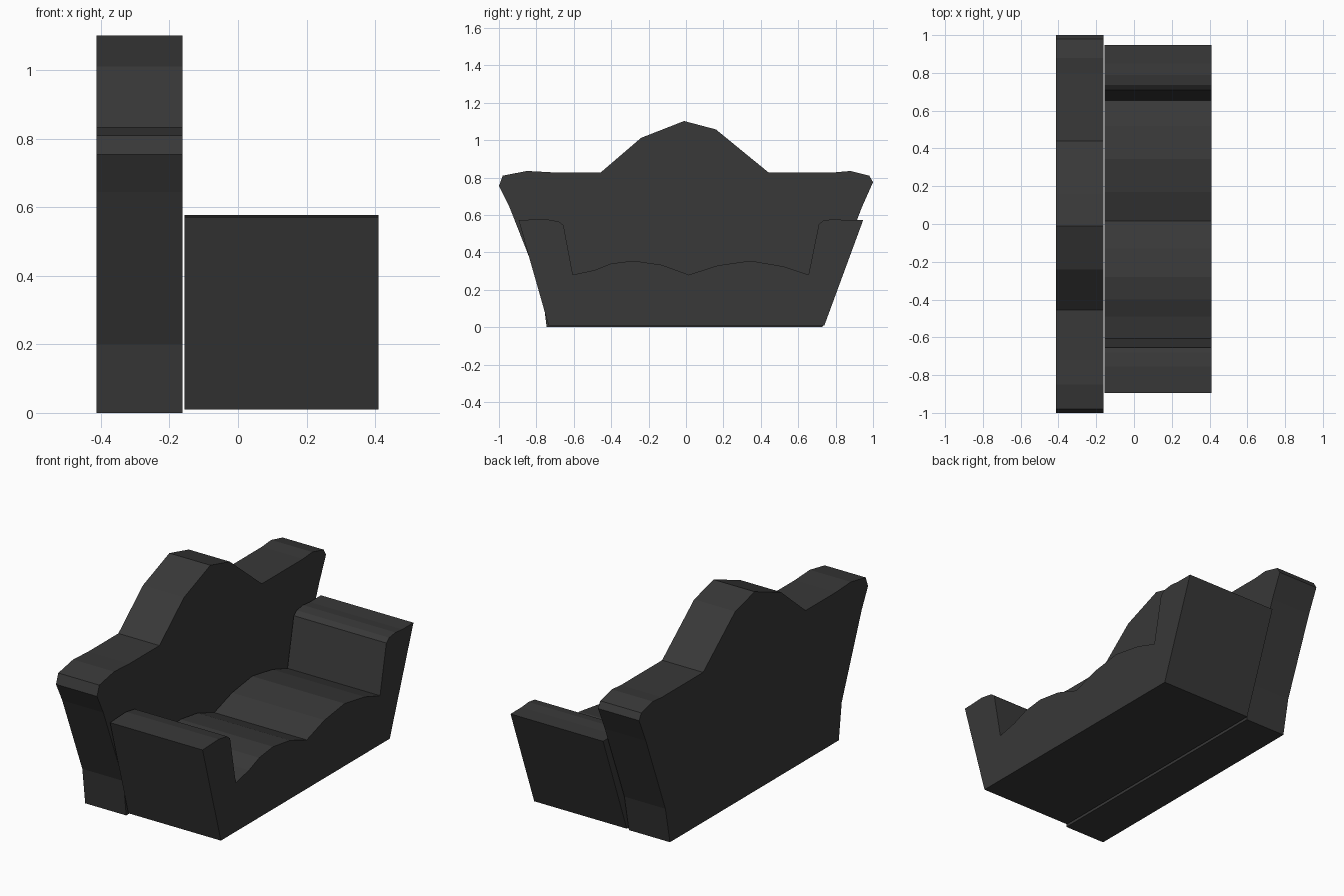
import bpy, bmesh

fabric = bpy.data.materials.new("dark_fabric")
fabric.diffuse_color = (0.04, 0.04, 0.04, 1)


def extrude_profile(name, profile, x0, x1):
    """Solid from a (y, z) outline swept along x."""
    bm = bmesh.new()
    face = bm.faces.new([bm.verts.new((x0, y, z)) for y, z in profile])
    swept = bmesh.ops.extrude_face_region(bm, geom=[face])["geom"]
    verts = [v for v in swept if isinstance(v, bmesh.types.BMVert)]
    bmesh.ops.translate(bm, verts=verts, vec=(x1 - x0, 0, 0))
    bmesh.ops.recalc_face_normals(bm, faces=bm.faces)
    mesh = bpy.data.meshes.new(name)
    bm.to_mesh(mesh)
    bm.free()
    mesh.materials.append(fabric)
    obj = bpy.data.objects.new(name, mesh)
    bpy.context.collection.objects.link(obj)
    return obj


# Tall crested backrest
extrude_profile("backrest", [
    (-0.745, 0), (0.73, 0), (0.77, 0.2), (0.94, 0.64), (1.0, 0.775),
    (0.98, 0.81), (0.88, 0.835), (0.80, 0.828), (0.44, 0.828),
    (0.16, 1.057), (-0.01, 1.102), (-0.24, 1.012), (-0.455, 0.828),
    (-0.72, 0.828), (-0.85, 0.835), (-0.98, 0.81), (-1.0, 0.755),
    (-0.945, 0.645), (-0.77, 0.2),
], -0.413, -0.162)

# Seat with two cushion humps and integral arms
extrude_profile("seat_and_arms", [
    (-0.735, 0.01), (0.74, 0.01), (0.947, 0.572), (0.85, 0.572),
    (0.79, 0.578), (0.735, 0.57), (0.71, 0.55), (0.655, 0.28),
    (0.52, 0.325), (0.345, 0.355), (0.17, 0.33), (0.015, 0.28),
    (-0.13, 0.333), (-0.28, 0.355), (-0.40, 0.34), (-0.49, 0.305),
    (-0.605, 0.28), (-0.655, 0.545), (-0.68, 0.565), (-0.755, 0.578),
    (-0.895, 0.572),
], -0.156, 0.41)
